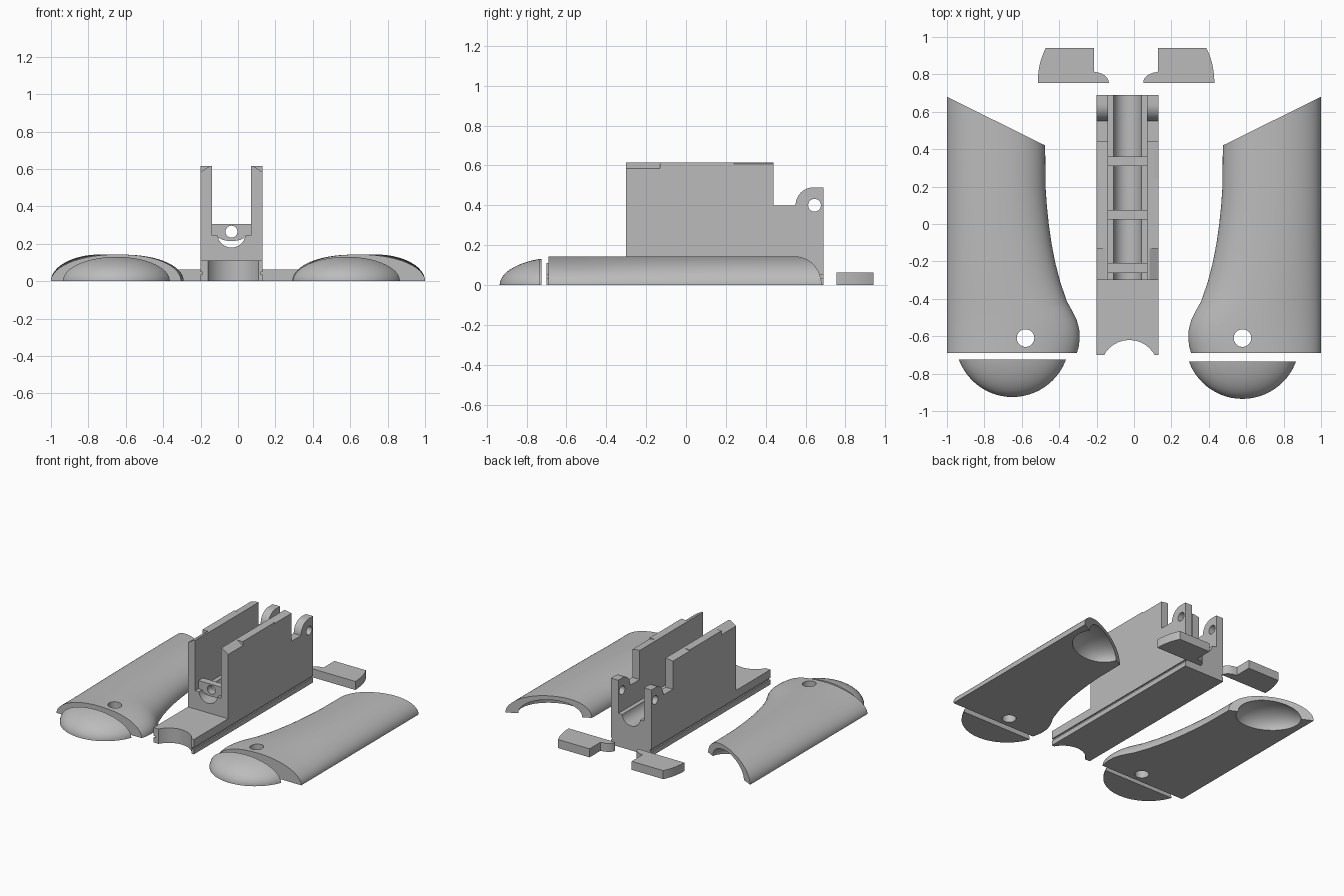
import bpy, bmesh, math
from mathutils import Matrix

if "Cube" in bpy.data.objects:
    bpy.data.objects.remove(bpy.data.objects["Cube"], do_unlink=True)

grey = bpy.data.materials.new("plain_grey")
grey.use_nodes = True
grey.diffuse_color = (0.5, 0.5, 0.5, 1)
grey.node_tree.nodes["Principled BSDF"].inputs["Base Color"].default_value = (0.5, 0.5, 0.5, 1)


def finish(name, bm):
    bmesh.ops.recalc_face_normals(bm, faces=bm.faces)
    mesh = bpy.data.meshes.new(name)
    bm.to_mesh(mesh)
    bm.free()
    mesh.materials.append(grey)
    obj = bpy.data.objects.new(name, mesh)
    bpy.context.collection.objects.link(obj)
    return obj


def prism(name, points, axis, a, b):
    """Extrude a flat outline along an axis from a to b."""
    place = {"X": lambda p, t: (t, p[0], p[1]),
             "Y": lambda p, t: (p[0], t, p[1]),
             "Z": lambda p, t: (p[0], p[1], t)}[axis]
    bm = bmesh.new()
    low = [bm.verts.new(place(p, a)) for p in points]
    high = [bm.verts.new(place(p, b)) for p in points]
    bm.faces.new(low)
    bm.faces.new(high)
    n = len(points)
    for i in range(n):
        j = (i + 1) % n
        bm.faces.new((low[i], low[j], high[j], high[i]))
    return finish(name, bm)


def rect(a, b, c, d):
    return [(a, c), (b, c), (b, d), (a, d)]


def arc(cx, cy, r, start, end, steps=24, ry=None):
    angles = [math.radians(start + (end - start) * i / steps) for i in range(steps + 1)]
    return [(cx + r * math.cos(t), cy + (ry or r) * math.sin(t)) for t in angles]


def circle(cx, cy, r):
    return arc(cx, cy, r, 0, 360, 32)[:-1]


def ellipsoid(name, centre, radii, turn=0):
    bm = bmesh.new()
    bmesh.ops.create_uvsphere(bm, u_segments=64, v_segments=32, radius=1)
    matrix = Matrix.Translation(centre) @ Matrix.Rotation(turn, 4, "Z") @ Matrix.Diagonal((*radii, 1))
    bmesh.ops.transform(bm, matrix=matrix, verts=bm.verts)
    return finish(name, bm)


def cut(obj, cutter):
    """Subtract the cutter, bake the result and drop the cutter."""
    cutter.hide_render = True
    mod = obj.modifiers.new("cut", "BOOLEAN")
    mod.operation = "DIFFERENCE"
    mod.solver = "EXACT"
    mod.object = cutter
    bpy.context.view_layer.update()
    graph = bpy.context.evaluated_depsgraph_get()
    mesh = bpy.data.meshes.new_from_object(obj.evaluated_get(graph))
    obj.modifiers.clear()
    obj.data = mesh
    bpy.data.objects.remove(cutter, do_unlink=True)


def smooth(obj, angle=30):
    bpy.ops.object.select_all(action="DESELECT")
    obj.select_set(True)
    bpy.context.view_layer.objects.active = obj
    bpy.ops.object.shade_smooth_by_angle(angle=math.radians(angle))


# Central frame: side outline with rounded hinge ears
LEFT, RIGHT, MID = 0.13, -0.20, -0.035
outline = [(-0.7, 0), (0.69, 0), (0.69, 0.49)] + arc(0.64, 0.4, 0.09, 90, 180, 12)
outline += [(0.44, 0.4), (0.44, 0.615), (-0.3, 0.615), (-0.3, 0.11), (-0.7, 0.11)]
frame = prism("central_frame", outline, "X", RIGHT, LEFT)

# Channel, rounded slot below it, hinge hole and front notch
cut(frame, prism("channel", rect(MID - 0.105, MID + 0.105, 0.245, 0.8), "Y", -0.5, 1))
cut(frame, prism("slot", arc(MID, 0.255, 0.075, 180, 360) + [(MID + 0.075, 0.4), (MID - 0.075, 0.4)],
                 "Y", -0.5, 1))
cut(frame, prism("hinge_hole", circle(0.645, 0.4, 0.032), "X", -0.4, 0.4))
cut(frame, prism("front_notch", circle(-0.025, -0.774, 0.154), "Z", -0.1, 0.3))

# Side grooves and sloped wall tops
for s in (-1, 1):
    edge = MID + s * 0.165
    cut(frame, prism("groove", rect(edge - 0.01, edge + 0.01, 0.035, 0.05), "Y", -1, 1))
    for drop, y0, y1 in ((0.03, -0.4, -0.13), (0.008, 0.24, 0.5)):
        wedge = [(edge + s * 0.01, 0.615 - drop), (edge, 0.615 - drop),
                 (edge - s * 0.05, 0.616), (edge + s * 0.01, 0.7)]
        cut(frame, prism("wedge", wedge, "Y", y0, y1))
smooth(frame)

# Drilled bridges across the channel
for i, y in enumerate((-0.235, 0.05, 0.335)):
    shape = [(MID + 0.105, 0.245), (MID + 0.105, 0.305), (MID - 0.105, 0.305), (MID - 0.105, 0.245)]
    shape += arc(MID, 0.245, 0.075, 180, 360, 20, ry=0.03)
    bridge = prism(f"channel_bridge_{i + 1}", shape, "Y", y - 0.026, y + 0.026)
    cut(bridge, prism("bridge_hole", circle(MID, 0.265, 0.032), "Y", y - 0.1, y + 0.1))
    smooth(bridge)

# Grip inner edge distance along the length
EDGE = [(-0.69, 0.305), (-0.65, 0.295), (-0.6, 0.29), (-0.55, 0.293), (-0.5, 0.306), (-0.45, 0.33),
        (-0.4, 0.358), (-0.3, 0.393), (-0.2, 0.42), (-0.1, 0.44), (0, 0.455), (0.1, 0.466),
        (0.2, 0.473), (0.42, 0.475)]


def grip(name, s):
    """Domed half shell with a slanted back end; s is the side."""
    bm = bmesh.new()
    rows = []
    steps = 40
    for y, inner in EDGE:
        t = (y + 0.69) / 1.11
        mid, half = (1 + inner) / 2, (1 - inner) / 2
        row = []
        for k in range(steps + 1):
            a = math.pi * k / steps
            c = math.cos(a)
            x = mid + half * (c if c > 0 else -abs(c) ** 0.85)
            back = 0.42 + (x - 0.475) * 0.495
            row.append(bm.verts.new((s * x, -0.69 + t * (back + 0.69), 0.143 * abs(math.sin(a)))))
        rows.append(row)
    for r0, r1 in zip(rows, rows[1:]):
        for k in range(steps + 1):
            j = (k + 1) % (steps + 1)
            bm.faces.new((r0[k], r0[j], r1[j], r1[k]))
    bm.faces.new(rows[0])
    bm.faces.new(rows[-1])
    obj = finish(name, bm)
    cut(obj, prism("screw_hole", circle(s * 0.58, -0.61, 0.047), "Z", -0.1, 0.3))
    cut(obj, ellipsoid("scoop", (s * 0.74, 0.52, 0), (0.22, 0.17, 0.115), s * math.atan(0.495)))
    smooth(obj, 35)


grip("left_grip", 1)
grip("right_grip", -1)

# Rounded end caps in front of the grips
for name, x, y in (("left_end_cap", 0.58, -0.735), ("right_end_cap", -0.65, -0.725)):
    cap = ellipsoid(name, (x, y + 0.105, 0), (0.305, 0.305, 0.139))
    cut(cap, prism("cap_back", rect(x - 1, x + 1, y, y + 1), "Z", -1, 1))
    cut(cap, prism("cap_base", rect(x - 1, x + 1, y - 1, y + 1), "Z", -1, 0))
    smooth(cap)

# Small wing plates behind the frame
for name, s in (("left_wing", 1), ("right_wing", -1)):
    half = arc(0.305, 0.755, 0.167, 0, 42, 10, ry=0.277)
    half += [(0.35, 0.94), (0.172, 0.94), (0.172, 0.815)]
    half += arc(0.172, 0.755, 0.08, 100, 180, 10, ry=0.057)
    wing = prism(name, [(-0.0425 + s * x, y) for x, y in half], "Z", 0, 0.063)
    smooth(wing)
